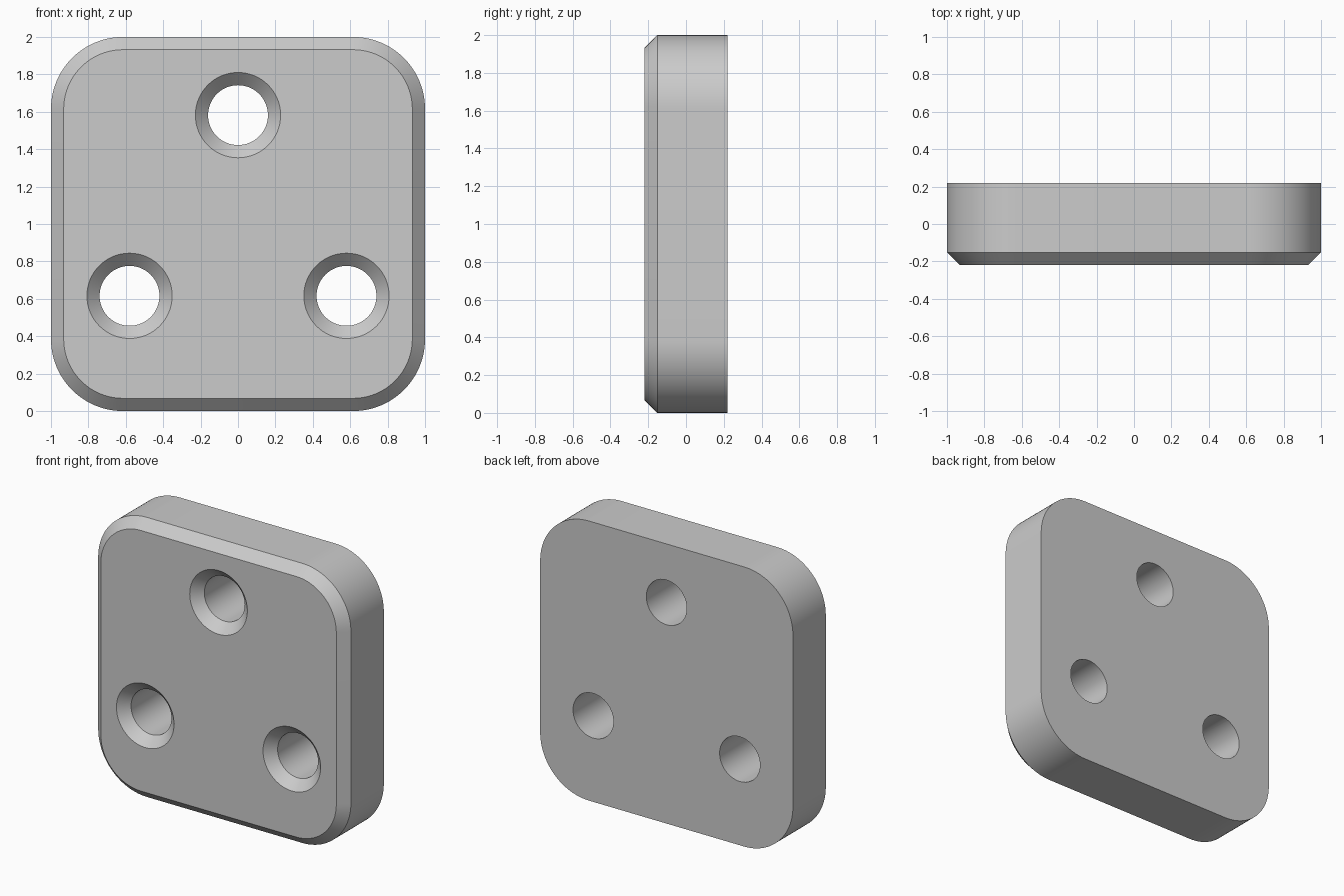
import bpy, bmesh
from math import sin, cos, pi, radians

if "Cube" in bpy.data.objects:
    bpy.data.objects.remove(bpy.data.objects["Cube"])

HALF_Y, CHAMFER, CORNER = 0.22, 0.068, 0.385
SEG = 24


def rounded_square(half, radius):
    pts = []
    for k, (sx, sz) in enumerate(((1, 1), (-1, 1), (-1, -1), (1, -1))):
        for i in range(SEG + 1):
            a = (k + i / SEG) * pi / 2
            pts.append((sx * (half - radius) + radius * cos(a),
                        1 + sz * (half - radius) + radius * sin(a)))
    return pts


def circle(cx, cz, r, n=64):
    return [(cx + r * cos(2 * pi * i / n), cz + r * sin(2 * pi * i / n)) for i in range(n)]


def loft(name, sections):
    """Solid through (y, outline) sections, with capped ends."""
    bm = bmesh.new()
    rings = [[bm.verts.new((x, y, z)) for x, z in pts] for y, pts in sections]
    n = len(rings[0])
    for a, b in zip(rings, rings[1:]):
        for i in range(n):
            j = (i + 1) % n
            bm.faces.new((a[i], a[j], b[j], b[i]))
    bm.faces.new(rings[0])
    bm.faces.new(rings[-1])
    bmesh.ops.recalc_face_normals(bm, faces=bm.faces)
    mesh = bpy.data.meshes.new(name)
    bm.to_mesh(mesh)
    bm.free()
    ob = bpy.data.objects.new(name, mesh)
    bpy.context.collection.objects.link(ob)
    return ob


# Rounded plate with a chamfered front rim
plate = loft("plate", [
    (-HALF_Y, rounded_square(1 - CHAMFER, CORNER - CHAMFER)),
    (-HALF_Y + CHAMFER, rounded_square(1, CORNER)),
    (HALF_Y, rounded_square(1, CORNER)),
])

bpy.context.view_layer.objects.active = plate
plate.select_set(True)

# Three countersunk screw holes
R = 0.16
for cx, cz in ((0, 1.582), (-0.58, 0.616), (0.58, 0.616)):
    cutter = loft("hole_cutter", [
        (-HALF_Y - 0.1, circle(cx, cz, R + CHAMFER + 0.1)),
        (-HALF_Y + CHAMFER, circle(cx, cz, R)),
        (HALF_Y + 0.1, circle(cx, cz, R)),
    ])
    cutter.hide_render = True
    mod = plate.modifiers.new("hole", 'BOOLEAN')
    mod.operation = 'DIFFERENCE'
    mod.solver = 'EXACT'
    mod.object = cutter
    bpy.ops.object.modifier_apply(modifier=mod.name)
    bpy.data.objects.remove(cutter)

bpy.ops.object.shade_smooth_by_angle(angle=radians(30))
